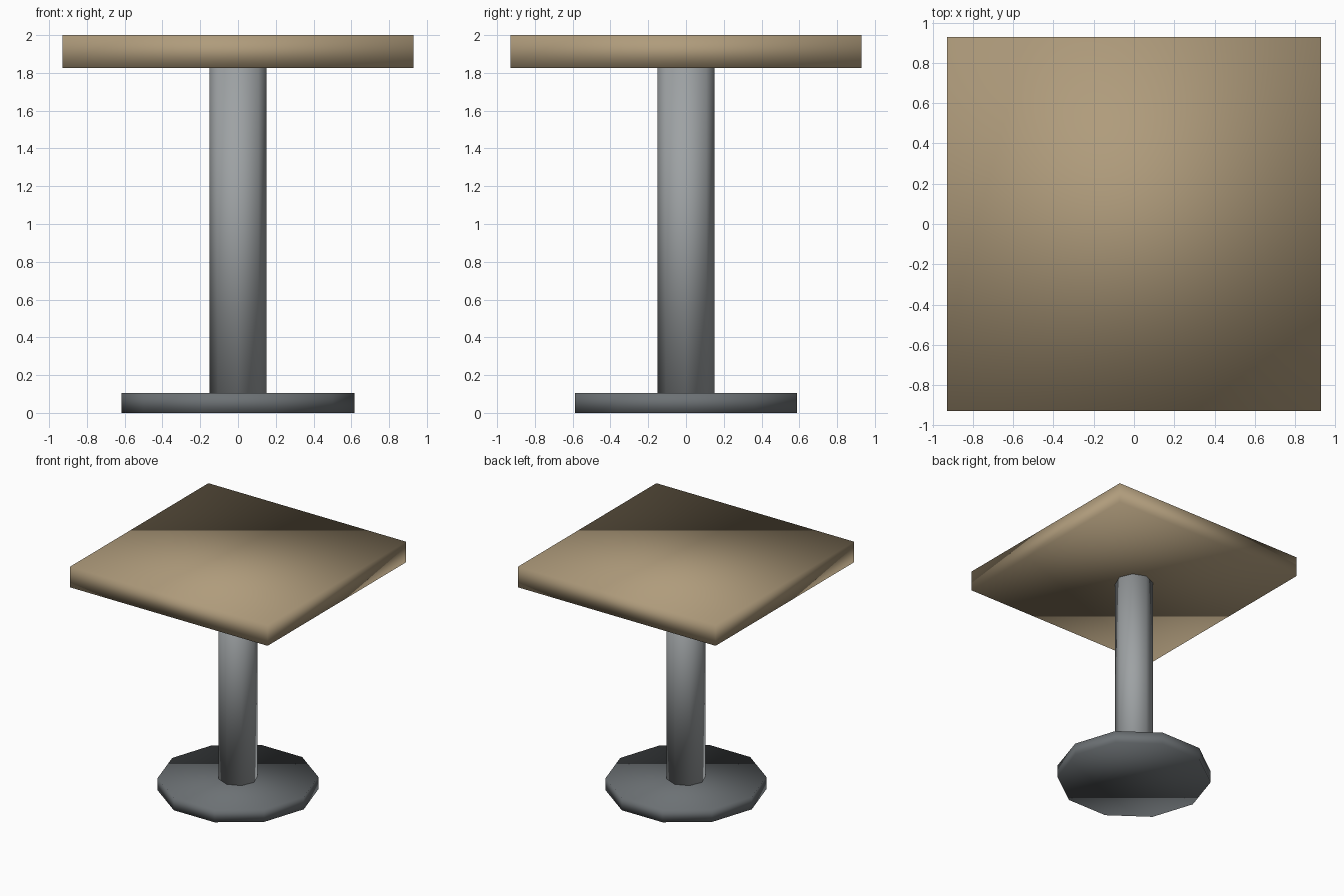
import bpy
import math

if "Cube" in bpy.data.objects:
    bpy.data.objects.remove(bpy.data.objects["Cube"], do_unlink=True)


def make_material(name, rgb):
    mat = bpy.data.materials.new(name)
    mat.use_nodes = True
    mat.diffuse_color = (*rgb, 1)
    mat.node_tree.nodes["Principled BSDF"].inputs["Base Color"].default_value = (*rgb, 1)
    return mat


def finish(name, mat):
    # Shading is smooth across every edge, corners included
    obj = bpy.context.object
    obj.name = name
    obj.data.materials.append(mat)
    bpy.ops.object.transform_apply(location=False, rotation=True, scale=True)
    bpy.ops.object.shade_smooth()
    return obj


def prism(name, sides, radius, bottom, top, mat):
    # Upright prism with a corner on the x axis
    bpy.ops.mesh.primitive_cylinder_add(
        vertices=sides, radius=radius, depth=top - bottom,
        location=(0, 0, (bottom + top) / 2), rotation=(0, 0, math.pi / 2))
    return finish(name, mat)


wood = make_material("tan wood", (0.43, 0.33, 0.20))
steel = make_material("grey metal", (0.34, 0.36, 0.37))
iron = make_material("dark grey metal", (0.15, 0.165, 0.175))

BASE_TOP, TABLE_BOTTOM, TABLE_TOP = 0.105, 1.825, 2.0

# Ten-sided foot and eight-sided column
prism("base", 10, 0.618, 0, BASE_TOP, iron)
prism("column", 8, 0.152, BASE_TOP, TABLE_BOTTOM, steel)

# Square slab top
bpy.ops.mesh.primitive_cube_add(size=1, location=(0, 0, (TABLE_BOTTOM + TABLE_TOP) / 2))
bpy.context.object.scale = (1.856, 1.856, TABLE_TOP - TABLE_BOTTOM)
finish("table_top", wood)
